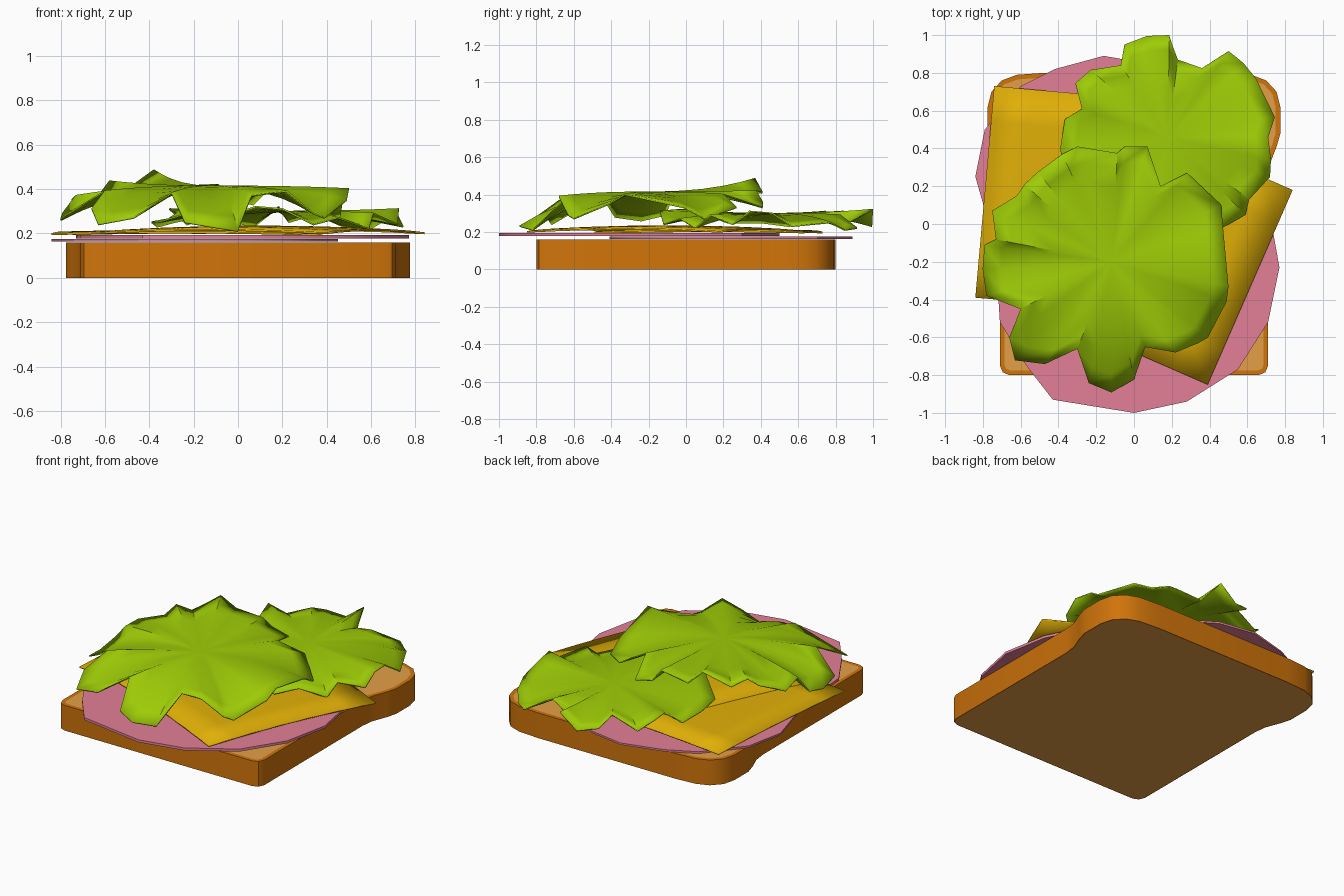
import bpy, bmesh, math
from mathutils import Vector


def material(name, rgb):
    m = bpy.data.materials.new(name)
    m.diffuse_color = (*rgb, 1)
    return m


CRUST = material("crust brown", (0.63, 0.175, 0.003))
CRUMB = material("crumb tan", (0.78, 0.345, 0.065))
HAM = material("ham pink", (0.77, 0.215, 0.31))
CHEESE = material("cheese yellow", (0.75, 0.43, 0.002))
LEAF = material("lettuce green", (0.34, 0.60, 0.002))


def finish(name, bm, mats, angle=30, thickness=0):
    bmesh.ops.recalc_face_normals(bm, faces=bm.faces)
    me = bpy.data.meshes.new(name)
    bm.to_mesh(me)
    bm.free()
    ob = bpy.data.objects.new(name, me)
    bpy.context.collection.objects.link(ob)
    for m in mats:
        me.materials.append(m)
    if thickness:
        s = ob.modifiers.new("thickness", "SOLIDIFY")
        s.thickness, s.offset = thickness, 0
    bpy.ops.object.select_all(action='DESELECT')
    ob.select_set(True)
    bpy.context.view_layer.objects.active = ob
    bpy.ops.object.shade_smooth_by_angle(angle=math.radians(angle))
    return ob


def prism(bm, pts, z0, z1):
    f = bm.faces.new([bm.verts.new((x, y, z0)) for x, y in pts])
    r = bmesh.ops.extrude_face_region(bm, geom=[f])
    for v in r["geom"]:
        if isinstance(v, bmesh.types.BMVert):
            v.co.z = z1


# Bread slice: mirrored half outline, crumb face inset inside the crust
half = [(0.66, -0.8), (0.695, -0.785), (0.71, -0.75), (0.71, 0.24), (0.72, 0.32),
        (0.755, 0.41), (0.775, 0.48), (0.775, 0.62), (0.755, 0.70), (0.70, 0.76),
        (0.62, 0.79), (0.48, 0.80)]
outline = half + [(-x, y) for x, y in reversed(half)]
bm = bmesh.new()
prism(bm, outline, 0, 0.16)
bmesh.ops.recalc_face_normals(bm, faces=bm.faces)
for f in [f for f in bm.faces if abs(f.normal.z) > 0.9]:
    inset = 0.025 if f.normal.z > 0 else 0.006
    bmesh.ops.inset_region(bm, faces=[f], thickness=inset)
    f.material_index = 1
finish("bread_slice", bm, [CRUST, CRUMB])

# Ham slices: flat many-sided discs
ham_low = [(-0.84, 0.25), (-0.79, 0.5), (-0.6, 0.73), (-0.42, 0.82), (-0.16, 0.89),
           (0.07, 0.85), (0.3, 0.7), (0.42, 0.45), (0.45, 0.2), (0.38, -0.1),
           (0.2, -0.3), (-0.1, -0.41), (-0.45, -0.35), (-0.74, -0.1)]
ham_top = [(-0.43, -0.93), (0, -1), (0.28, -0.94), (0.55, -0.77), (0.71, -0.52),
           (0.77, -0.23), (0.72, 0.05), (0.6, 0.3), (0.3, 0.45), (0, 0.5),
           (-0.35, 0.42), (-0.6, 0.2), (-0.73, -0.2), (-0.71, -0.52), (-0.57, -0.75)]
for name, pts, z0, z1 in (("ham_lower", ham_low, 0.163, 0.175),
                          ("ham_upper", ham_top, 0.178, 0.194)):
    bm = bmesh.new()
    prism(bm, pts, z0, z1)
    finish(name, bm, [HAM])


# Cheese slices: squares with softly drooping corners
def cheese(name, corner, side, z, droop):
    c, s = Vector(corner), Vector(side)
    t = Vector((-s.y, s.x))
    mid = c + (s + t) / 2
    n = 6
    bm = bmesh.new()
    grid = []
    for i in range(n + 1):
        row = []
        for j in range(n + 1):
            p = c + s * (i / n) + t * (j / n)
            r2 = (p - mid).length_squared / 0.627
            row.append(bm.verts.new((p.x, p.y, z - droop * r2)))
        grid.append(row)
    for i in range(n):
        for j in range(n):
            bm.faces.new((grid[i][j], grid[i + 1][j], grid[i + 1][j + 1], grid[i][j + 1]))
    finish(name, bm, [CHEESE], thickness=0.009)


cheese("cheese_lower", (-0.84, -0.39), (1.12, -0.10), 0.212, 0.015)
cheese("cheese_upper", (0.39, -0.85), (0.45, 1.03), 0.231, 0.03)


# Lettuce leaves: rings growing from the middle to a ruffled outline (x, y, z)
def lettuce(name, centre, edge):
    c = Vector(centre)
    bm = bmesh.new()
    hub = bm.verts.new(c)
    prev = None
    n = len(edge)
    for t in (0.25, 0.5, 0.7, 0.86, 1.0):
        ring = []
        for e in edge:
            e = Vector(e)
            p = c.lerp(e, t)
            p.z = c.z + (e.z - c.z) * t ** 2.4
            ring.append(bm.verts.new(p))
        for i in range(n):
            k = (i + 1) % n
            if prev:
                bm.faces.new((prev[i], prev[k], ring[k], ring[i]))
            else:
                bm.faces.new((hub, ring[k], ring[i]))
        prev = ring
    finish(name, bm, [LEAF], angle=40, thickness=0.008)


big = [(-0.38, 0.37, 0.485), (-0.30, 0.41, 0.41), (-0.09, 0.375, 0.42), (-0.05, 0.41, 0.36),
       (0.07, 0.41, 0.33), (0.14, 0.20, 0.40), (0.28, 0.27, 0.33), (0.46, 0.10, 0.27),
       (0.47, -0.01, 0.33), (0.50, -0.33, 0.40), (0.49, -0.41, 0.35), (0.39, -0.60, 0.27),
       (0.34, -0.63, 0.29), (0.22, -0.68, 0.39), (0.06, -0.65, 0.37), (0.0, -0.82, 0.21),
       (-0.12, -0.89, 0.23), (-0.24, -0.84, 0.25), (-0.30, -0.66, 0.38),
       (-0.47, -0.74, 0.27), (-0.63, -0.72, 0.24), (-0.66, -0.60, 0.31),
       (-0.60, -0.45, 0.39), (-0.78, -0.38, 0.28), (-0.80, -0.24, 0.26),
       (-0.79, -0.11, 0.29), (-0.73, -0.08, 0.37), (-0.75, 0.07, 0.35),
       (-0.62, 0.15, 0.38), (-0.58, 0.21, 0.435), (-0.51, 0.275, 0.39)]
lettuce("lettuce_front", (-0.12, -0.2, 0.412), big)

small = [(-0.39, 0.40, 0.25), (-0.365, 0.555, 0.23), (-0.275, 0.61, 0.29), (-0.31, 0.745, 0.31),
         (-0.23, 0.815, 0.24), (-0.07, 0.84, 0.31), (-0.05, 0.95, 0.26), (0.07, 0.995, 0.23),
         (0.185, 1.0, 0.32), (0.23, 0.87, 0.25), (0.36, 0.825, 0.29), (0.50, 0.915, 0.22),
         (0.58, 0.85, 0.21), (0.645, 0.77, 0.25), (0.745, 0.565, 0.23), (0.71, 0.46, 0.30),
         (0.725, 0.34, 0.31), (0.72, 0.25, 0.24), (0.61, 0.13, 0.29), (0.59, 0.05, 0.22),
         (0.45, -0.03, 0.27), (0.34, -0.12, 0.24), (0.2, -0.14, 0.31), (0.08, -0.02, 0.32),
         (-0.1, -0.06, 0.26), (-0.2, 0.08, 0.30), (-0.36, 0.22, 0.25)]
lettuce("lettuce_back", (0.18, 0.46, 0.298), small)
